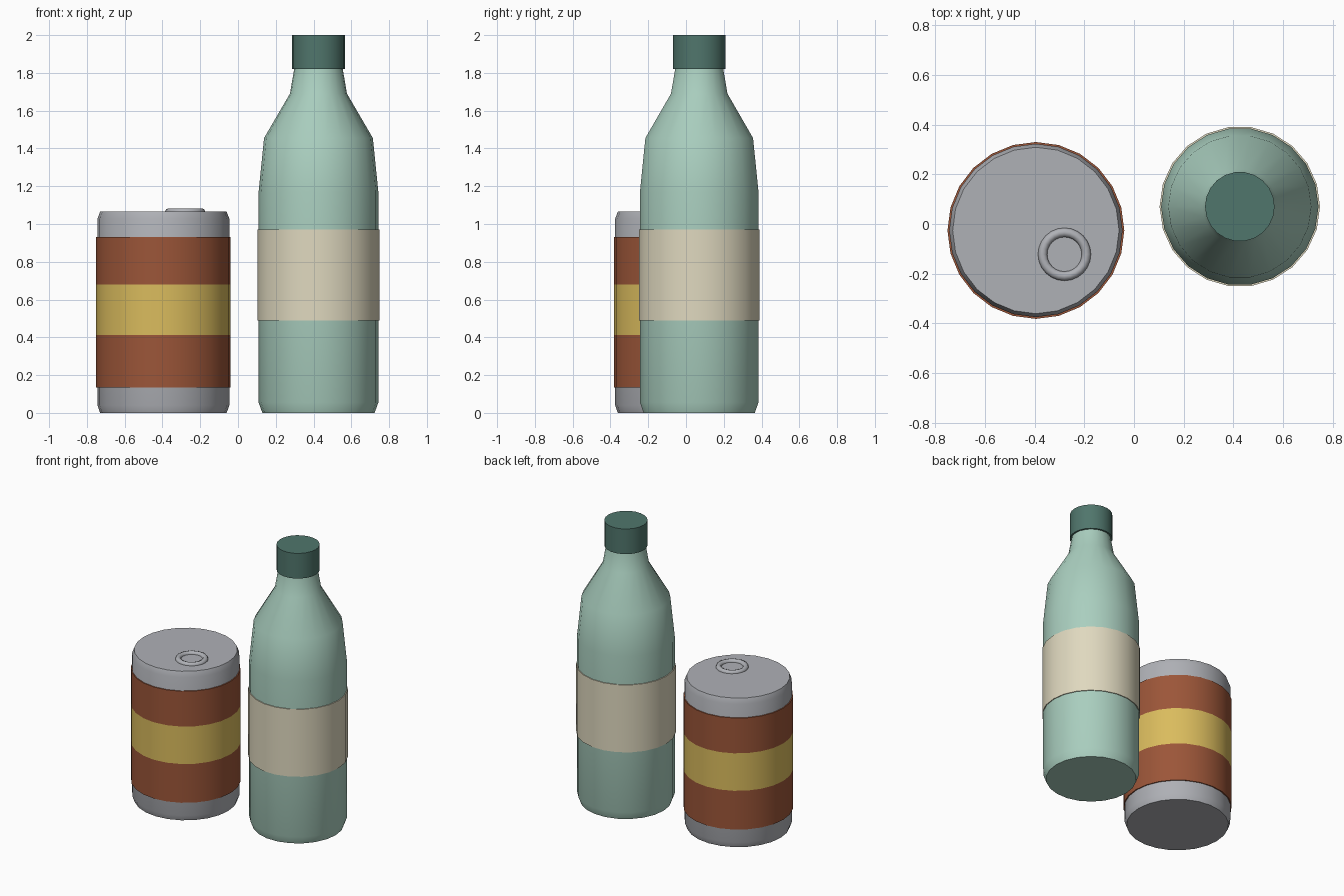
import bpy, math

if "Cube" in bpy.data.objects:
    bpy.data.objects.remove(bpy.data.objects["Cube"])

CAN = (-0.395, -0.026)
BOTTLE = (0.426, 0.07)


def material(name, rgb):
    m = bpy.data.materials.new(name)
    m.diffuse_color = (*rgb, 1)
    m.use_nodes = True
    m.node_tree.nodes["Principled BSDF"].inputs["Base Color"].default_value = m.diffuse_color
    return m


silver = material("silver", (0.43, 0.44, 0.47))
rust = material("rust", (0.33, 0.092, 0.04))
gold = material("gold", (0.70, 0.50, 0.11))
mint = material("mint_glass", (0.40, 0.62, 0.52))
dark_green = material("dark_green", (0.08, 0.18, 0.15))
cream = material("cream", (0.74, 0.69, 0.52))


def smooth(obj):
    bpy.ops.object.select_all(action='DESELECT')
    obj.select_set(True)
    bpy.context.view_layer.objects.active = obj
    bpy.ops.object.shade_smooth_by_angle(angle=math.radians(40))


def lathe(name, profile, sides, center, mats, capped=True):
    """Turn a (radius, z) profile, listed bottom to top, around a vertical axis."""
    verts = [(r * math.cos(2 * math.pi * i / sides), r * math.sin(2 * math.pi * i / sides), z)
             for r, z in profile for i in range(sides)]
    faces = [(k * sides + i, k * sides + (i + 1) % sides,
              (k + 1) * sides + (i + 1) % sides, (k + 1) * sides + i)
             for k in range(len(profile) - 1) for i in range(sides)]
    if capped:
        last = (len(profile) - 1) * sides
        faces += [tuple(reversed(range(sides))), tuple(range(last, last + sides))]
    mesh = bpy.data.meshes.new(name)
    mesh.from_pydata(verts, [], faces)
    for m in mats:
        mesh.materials.append(m)
    obj = bpy.data.objects.new(name, mesh)
    obj.location = (*center, 0)
    bpy.context.collection.objects.link(obj)
    smooth(obj)
    return obj


# Can: metal body with chamfered rims
lathe("can_body", [(0.335, 0), (0.349, 0.04), (0.349, 1.028), (0.335, 1.065)], 24, CAN, [silver])

# Can wrap: thin sleeve with a gold middle stripe
wrap = lathe("can_wrap", [(0.348, 0.135), (0.356, 0.135), (0.356, 0.412), (0.356, 0.68),
                          (0.356, 0.932), (0.348, 0.932)], 24, CAN, [rust, gold], capped=False)
for p in wrap.data.polygons:
    p.material_index = 1 if 0.42 < p.center.z < 0.67 else 0

# Can pull ring
bpy.ops.mesh.primitive_torus_add(major_segments=24, minor_segments=8, major_radius=0.088,
                                 minor_radius=0.019, location=(-0.28, -0.122, 1.064))
ring = bpy.context.object
ring.name = "pull_ring"
ring.data.materials.append(silver)
bpy.ops.object.shade_smooth()

# Bottle: body, shoulder and neck
lathe("bottle_body", [(0.297, 0), (0.317, 0.055), (0.317, 1.17), (0.288, 1.455),
                      (0.151, 1.69), (0.127, 1.83)], 22, BOTTLE, [mint])

# Bottle label sleeve
lathe("bottle_label", [(0.316, 0.488), (0.323, 0.488), (0.323, 0.97), (0.316, 0.97)],
      22, BOTTLE, [cream], capped=False)

# Bottle cap
lathe("bottle_cap", [(0.14, 1.82), (0.14, 2.0)], 22, BOTTLE, [dark_green])
